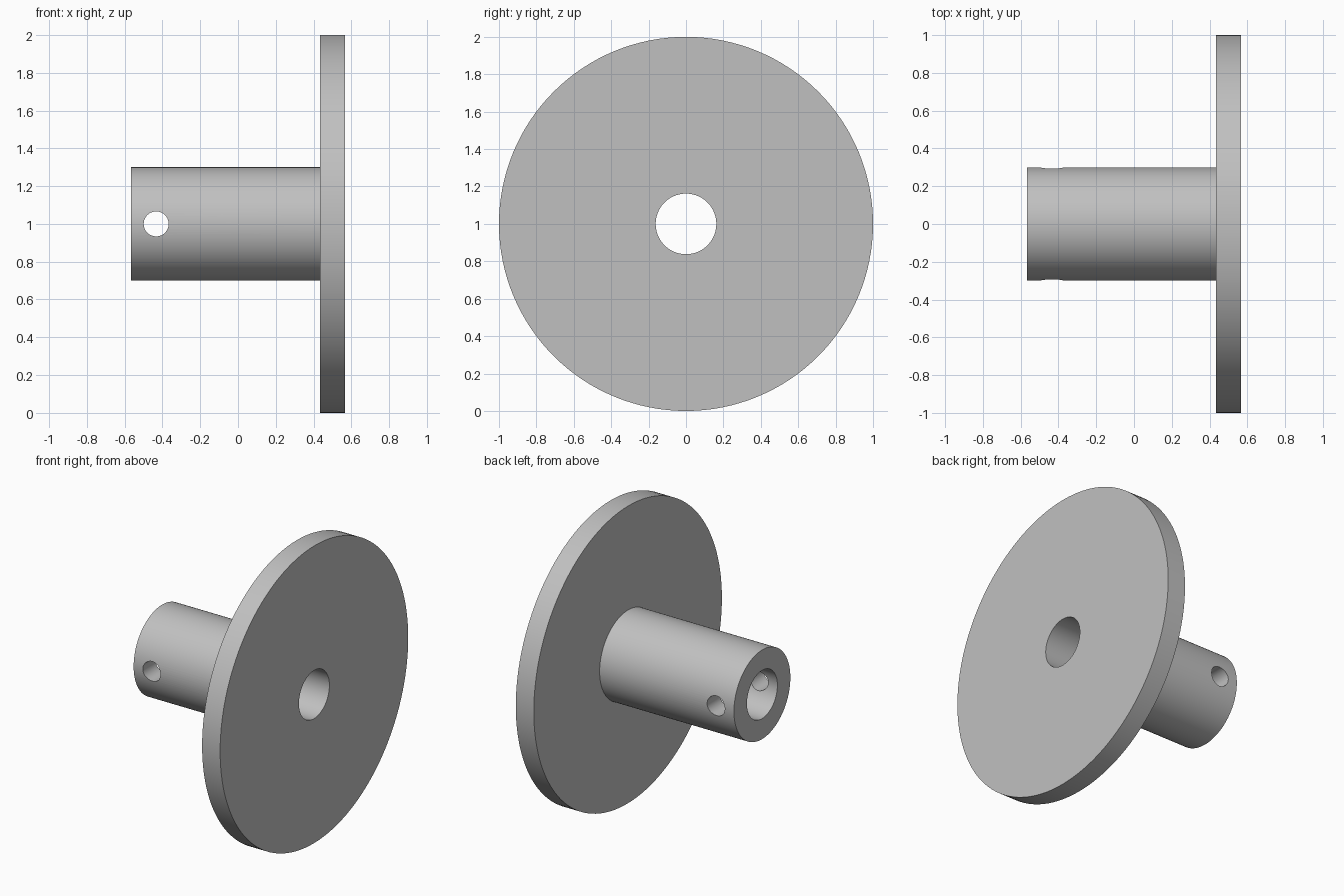
import bpy
import bmesh
from math import radians
from mathutils import Matrix, Vector

if "Cube" in bpy.data.objects:
    bpy.data.objects.remove(bpy.data.objects["Cube"], do_unlink=True)

SEGMENTS = 128
AXIS_Z = 1.0
BACK, STEP, FRONT = -0.567, 0.433, 0.567
BORE_R, HUB_R, DISC_R = 0.162, 0.3, 1.0
PIN_X, PIN_R = -0.433, 0.066

# Plain grey metal
grey = bpy.data.materials.new("grey metal")
grey.use_nodes = True
colour = (0.53, 0.53, 0.53, 1.0)
grey.diffuse_color = colour
grey.node_tree.nodes["Principled BSDF"].inputs["Base Color"].default_value = colour


def new_object(name, bm):
    bmesh.ops.recalc_face_normals(bm, faces=bm.faces)
    mesh = bpy.data.meshes.new(name)
    bm.to_mesh(mesh)
    bm.free()
    mesh.materials.append(grey)
    obj = bpy.data.objects.new(name, mesh)
    bpy.context.collection.objects.link(obj)
    return obj


def lathe(name, profile):
    """Revolve a closed (x, radius) outline around the x axis."""
    bm = bmesh.new()
    verts = [bm.verts.new((x, 0, AXIS_Z + r)) for x, r in profile]
    edges = [bm.edges.new((v, verts[i - 1])) for i, v in enumerate(verts)]
    bmesh.ops.spin(bm, geom=verts + edges, cent=Vector((0, 0, AXIS_Z)), axis=(1, 0, 0),
                   angle=radians(360), steps=SEGMENTS, use_merge=True)
    bmesh.ops.remove_doubles(bm, verts=bm.verts, dist=1e-5)
    return new_object(name, bm)


# Flanged hub: sleeve and disc in one turned piece with a through bore
hub = lathe("flanged_hub", [
    (BACK, BORE_R), (BACK, HUB_R), (STEP, HUB_R),
    (STEP, DISC_R), (FRONT, DISC_R), (FRONT, BORE_R),
])

# Cross pin hole drilled through both walls of the sleeve
bm = bmesh.new()
bmesh.ops.create_cone(bm, cap_ends=True, segments=64, radius1=PIN_R, radius2=PIN_R, depth=1.0,
                      matrix=Matrix.Translation((PIN_X, 0, AXIS_Z)) @ Matrix.Rotation(radians(90), 4, "X"))
drill = new_object("pin_hole_cutter", bm)
drill.hide_render = True

cut = hub.modifiers.new("pin hole", "BOOLEAN")
cut.operation = "DIFFERENCE"
cut.solver = "EXACT"
cut.object = drill

bpy.ops.object.select_all(action="DESELECT")
hub.select_set(True)
bpy.context.view_layer.objects.active = hub
bpy.ops.object.modifier_apply(modifier=cut.name)
bpy.data.objects.remove(drill, do_unlink=True)
bpy.ops.object.shade_smooth_by_angle(angle=radians(30))
